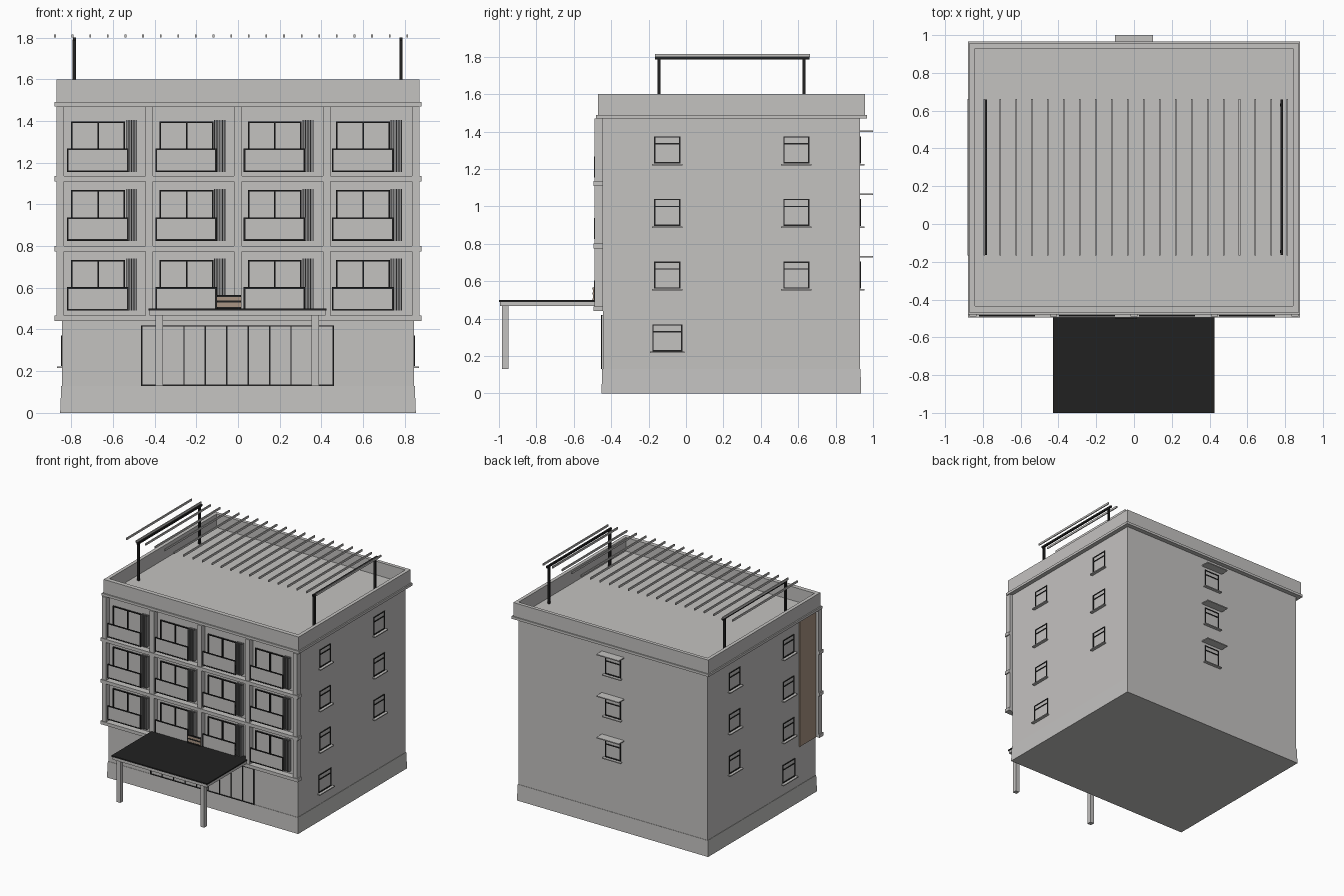
import bpy

cube = bpy.data.objects.get("Cube")
if cube:
    bpy.data.objects.remove(cube, do_unlink=True)


def material(name, rgb):
    m = bpy.data.materials.new(name)
    m.use_nodes = True
    m.diffuse_color = (*rgb, 1)
    m.node_tree.nodes["Principled BSDF"].inputs["Base Color"].default_value = (*rgb, 1)
    return m


WALL = material("pale grey plaster", (0.55, 0.54, 0.53))
BLACK = material("black metal", (0.015, 0.015, 0.015))
LOUVRE = material("mid grey louvre", (0.25, 0.25, 0.25))
BROWN = material("brown cladding", (0.40, 0.30, 0.23))


def boxes(name, mat, spans):
    """One object made of boxes, each given as (x0, x1, y0, y1, z0, z1)."""
    verts, faces = [], []
    for x0, x1, y0, y1, z0, z1 in spans:
        n = len(verts)
        verts += [(x, y, z) for z in (z0, z1) for x, y in ((x0, y0), (x1, y0), (x1, y1), (x0, y1))]
        faces += [(n + 3, n + 2, n + 1, n), (n + 4, n + 5, n + 6, n + 7)]
        faces += [(n + i, n + (i + 1) % 4, n + 4 + (i + 1) % 4, n + 4 + i) for i in range(4)]
    mesh = bpy.data.meshes.new(name)
    mesh.from_pydata(verts, [], faces)
    mesh.materials.append(mat)
    ob = bpy.data.objects.new(name, mesh)
    bpy.context.collection.objects.link(ob)
    return ob


def frame(a0, a1, z0, z1, d0, d1, t, bars=(), rails=()):
    """Rectangular frame facing -y, with extra upright bars and cross rails."""
    out = [(a, a + t, d0, d1, z0, z1) for a in (a0, a1 - t)]
    out += [(a0, a1, d0, d1, z, z + t) for z in (z0, z1 - t)]
    out += [(b - t / 2, b + t / 2, d0, d1, z0, z1) for b in bars]
    out += [(a0, a1, d0, d1, r - t / 2, r + t / 2) for r in rails]
    return out


def to_side(spans, side):
    """Turn spans facing -y into spans facing +x or -x."""
    return [(*sorted((-side * d0, -side * d1)), a0, a1, z0, z1)
            for a0, a1, d0, d1, z0, z1 in spans]


def to_back(spans):
    return [(-a1, -a0, -d1, -d0, z0, z1) for a0, a1, d0, d1, z0, z1 in spans]


FLOORS = (0.49, 0.825, 1.155)
FRONT, BACK, HALF = -0.445, 0.93, 0.845

# Main volume, flared plinth, cornice and parapet
boxes("main_body", WALL, [(-HALF, HALF, FRONT, BACK, 0.1, 1.475)])
plinth = boxes("plinth", WALL, [(-0.853, 0.853, -0.452, 0.937, 0, 0.13)])
for v in plinth.data.vertices:
    if v.co.z > 0.1:
        v.co.x *= 0.994
        v.co.y += 0.004 if v.co.y < 0 else -0.004
boxes("cornice", WALL, [(-0.88, 0.88, -0.48, 0.967, 1.47, 1.49)])
boxes("parapet", WALL, [
    (-0.87, 0.87, -0.47, -0.435, 1.48, 1.6), (-0.87, 0.87, 0.93, 0.958, 1.48, 1.6),
    (-0.87, -0.842, -0.436, 0.931, 1.48, 1.6), (0.842, 0.87, -0.436, 0.931, 1.48, 1.6)])

# Facade grid of piers and slab edges
piers = [-0.853 + i * 0.4265 for i in range(5)]
boxes("facade_piers", WALL, [(x - 0.018, x + 0.018, -0.49, FRONT, 0.44, 1.47) for x in piers])
boxes("facade_slabs", WALL, [(-0.88, 0.88, -0.495, FRONT, z, z + 0.026) for z in (0.44, 0.775, 1.11)])

# Front windows, railings and louvres in every bay
win, rail, glass, fins, shade = [], [], [], [], []
for z in FLOORS:
    for col in range(4):
        x = -0.80 + 0.4235 * col
        win += frame(x, x + 0.258, z, z + 0.243, -0.455, FRONT, 0.007, [x + 0.13])
        rail += frame(x - 0.02, x + 0.275, z, z + 0.113, -0.491, -0.483, 0.008)
        glass.append((x - 0.02, x + 0.275, -0.489, -0.485, z, z + 0.11))
        shade.append((x + 0.262, x + 0.316, -0.451, FRONT, z, z + 0.25))
        fins += [(f, f + 0.004, -0.478, FRONT, z, z + 0.25)
                 for f in (x + 0.262 + 0.0125 * i for i in range(5))]
boxes("front_window_frames", BLACK, win)
boxes("balcony_rail_frames", BLACK, rail)
boxes("balcony_rail_panels", WALL, glass)
boxes("louvre_backs", LOUVRE, shade)
boxes("louvre_fins", LOUVRE, fins)

# Entrance glazing
boxes("entrance_panel", WALL, [(-0.465, 0.46, -0.449, FRONT, 0.13, 0.42)])
boxes("entrance_frame", BLACK,
      frame(-0.465, 0.46, 0.13, 0.42, -0.455, FRONT, 0.006, [-0.465 + 0.1028 * i for i in range(1, 9)]))

# Entrance canopy with two posts
boxes("canopy_roof", BLACK, [(-0.43, 0.425, -1, FRONT, 0.49, 0.5)])
boxes("canopy_slab", WALL, [(-0.425, 0.42, -0.995, FRONT, 0.467, 0.49)])
boxes("canopy_posts", WALL, [(x, x + 0.035, -0.985, -0.95, 0.13, 0.47) for x in (-0.395, 0.353)])

# Small slatted box above the canopy
boxes("slat_box", BROWN, [(-0.10, 0.015, -0.497, -0.49, 0.5, 0.565)])
boxes("slat_box_bars", BLACK, [(-0.10, 0.015, -0.5, -0.49, z, z + 0.009) for z in (0.5, 0.53, 0.557)])


# Side and rear windows with sills
def window(a, z, w, wall):
    f = frame(a - w / 2, a + w / 2, z, z + 0.145, wall - 0.005, wall + 0.01, 0.007, (), [z + 0.105])
    sill = [(a - w / 2 - 0.012, a + w / 2 + 0.012, wall - 0.024, wall + 0.01, z - 0.01, z - 0.002)]
    return f, sill


places = [(y, z, 0.14) for y in (-0.1, 0.59) for z in (0.56, 0.895, 1.23)] + [(-0.1, 0.225, 0.16)]
for side, label in ((1, "left"), (-1, "right")):
    frames, sills = [], []
    for y, z, w in places:
        f, s = window(y, z, w, -HALF)
        frames += to_side(f, side)
        sills += to_side(s, side)
    boxes(label + "_window_frames", BLACK, frames)
    boxes(label + "_window_sills", WALL, sills)

frames, sills = [], []
for z in (0.56, 0.895, 1.23):
    f, s = window(0, z, 0.14, -BACK)
    frames += to_back(f)
    sills += to_back(s)
boxes("rear_window_frames", BLACK, frames)
boxes("rear_window_sills", WALL, sills)
boxes("rear_awnings", WALL, [(-0.1, 0.1, BACK - 0.01, 1, z, z + 0.008) for z in (0.727, 1.062, 1.397)])

# Brown cladding on one side, behind the facade grid
boxes("side_cladding", BROWN, [(-HALF - 0.006, -HALF + 0.01, -0.444, -0.235, 0.44, 1.47)])

# Rooftop pergola
boxes("pergola_posts", BLACK, [(x - 0.008, x + 0.008, y - 0.008, y + 0.008, 1.48, 1.79)
                               for x in (-0.785, 0.782) for y in (-0.145, 0.63)])
boxes("pergola_beams", BLACK, [(x - 0.007, x + 0.007, -0.165, 0.66, 1.785, 1.8) for x in (-0.785, 0.782)])
boxes("pergola_slats", WALL, [(x - 0.004, x + 0.004, -0.167, 0.663, 1.8, 1.816)
                              for x in (0.812 - 0.0845 * i for i in range(21))])
